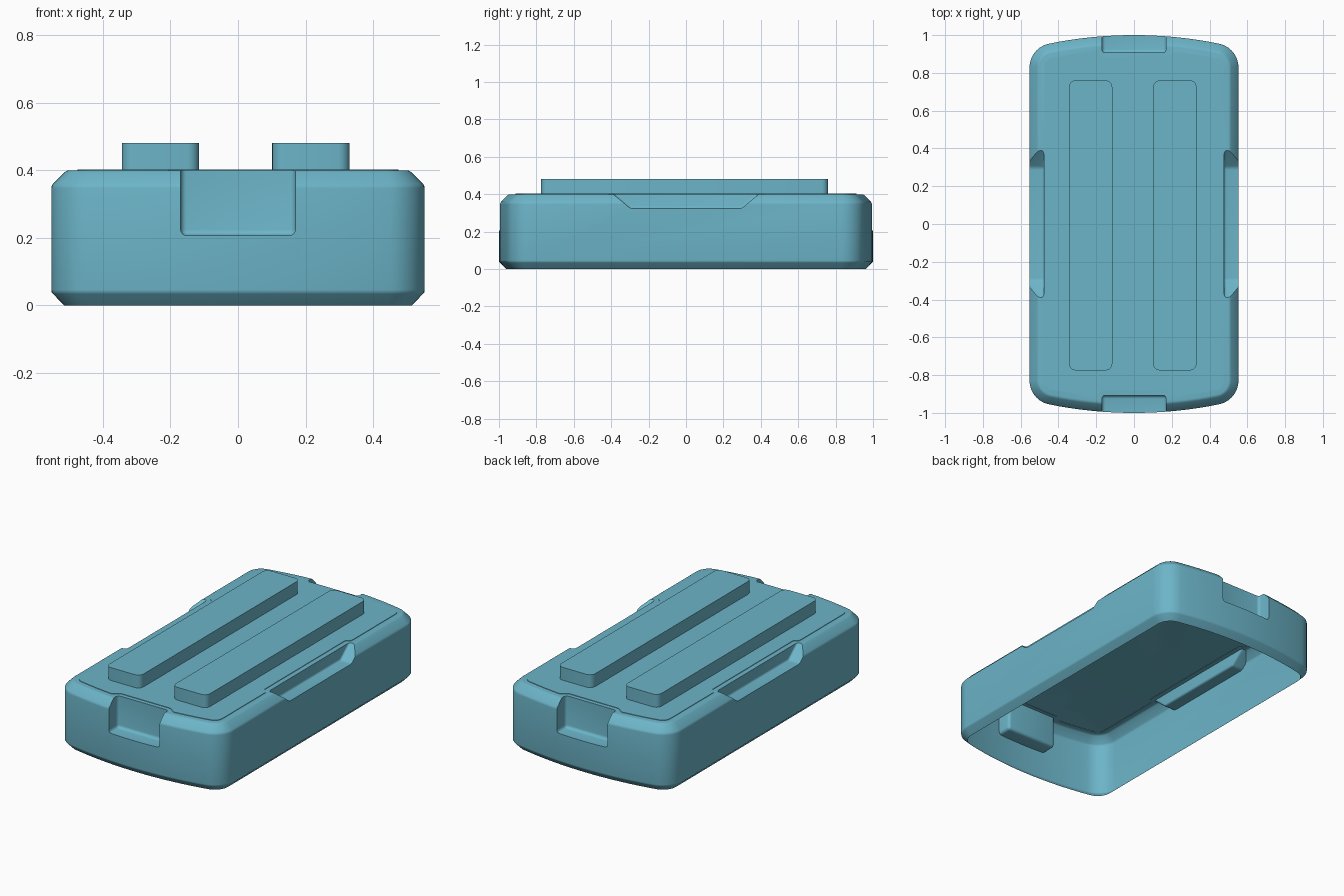
import bpy, bmesh, math
from mathutils import Vector

if "Cube" in bpy.data.objects:
    bpy.data.objects.remove(bpy.data.objects["Cube"])

mat = bpy.data.materials.new("teal")
mat.diffuse_color = (0.15, 0.46, 0.58, 1)
mat.use_nodes = True
mat.node_tree.nodes["Principled BSDF"].inputs["Base Color"].default_value = mat.diffuse_color


def add_object(name, bm):
    bmesh.ops.recalc_face_normals(bm, faces=bm.faces)
    me = bpy.data.meshes.new(name)
    bm.to_mesh(me)
    bm.free()
    ob = bpy.data.objects.new(name, me)
    bpy.context.collection.objects.link(ob)
    return ob


def outline(d):
    """Body plan inset by d: straight sides, bowed ends, round corners."""
    w, r, R = 0.553, 0.128, 2.25
    cx = w - r
    cy = 1 - R + math.sqrt((R - r) ** 2 - cx ** 2)
    a0 = math.atan2(cy - 1 + R, cx)
    q = [(cx + (r - d) * math.cos(a0 * i / 9), cy + (r - d) * math.sin(a0 * i / 9)) for i in range(10)]
    for i in range(1, 9):
        a = a0 + (math.pi / 2 - a0) * i / 8
        q.append(((R - d) * math.cos(a), 1 - R + (R - d) * math.sin(a)))
    half = q + [(-x, y) for x, y in q[-2::-1]]
    return half + [(-x, -y) for x, y in half]


def loft(name, levels):
    """Closed solid through (inset, z) levels of the body plan."""
    bm = bmesh.new()
    rings = [[bm.verts.new((x, y, z)) for x, y in outline(d)] for d, z in levels]
    n = len(rings[0])
    for a, b in zip(rings, rings[1:]):
        for i in range(n):
            bm.faces.new((a[i], a[(i + 1) % n], b[(i + 1) % n], b[i]))
    bm.faces.new(rings[0])
    bm.faces.new(rings[-1])
    return add_object(name, bm)


def prism(name, pts, vec, bevel=0.0, segs=4, vertical_only=False):
    """Extrude a 3D polygon along vec, optionally rounding its edges."""
    bm = bmesh.new()
    f = bm.faces.new([bm.verts.new(p) for p in pts])
    res = bmesh.ops.extrude_face_region(bm, geom=[f], use_keep_orig=True)
    bmesh.ops.translate(bm, vec=vec, verts=[v for v in res["geom"] if isinstance(v, bmesh.types.BMVert)])
    bmesh.ops.recalc_face_normals(bm, faces=bm.faces)
    if bevel:
        edges = [e for e in bm.edges if not vertical_only
                 or abs(e.verts[0].co.z - e.verts[1].co.z) > 0.01]
        bmesh.ops.bevel(bm, geom=edges, offset=bevel, segments=segs, profile=0.5, affect='EDGES')
    return add_object(name, bm)


def end_notch(s):
    """Pocket in the front or back end."""
    y = s * 0.907
    return prism("cutter", [(-0.17, y, 0.207), (0.17, y, 0.207), (0.17, y, 0.7), (-0.17, y, 0.7)],
                 Vector((0, s * 0.4, 0)), 0.018)


def side_notch(s):
    """Finger recess with sloped ends in a long side."""
    x = s * 0.477
    return prism("cutter", [(x, -0.298, 0.325), (x, 0.298, 0.325), (x, 0.598, 0.575), (x, -0.598, 0.575)],
                 Vector((s * 0.4, 0, 0)), 0.012)


def subtract_and_open(ob, cutters, z):
    """Cut the pockets, then remove the bottom face at height z."""
    for c in cutters:
        m = ob.modifiers.new("cut", 'BOOLEAN')
        m.operation, m.solver, m.object = 'DIFFERENCE', 'EXACT', c
    bpy.context.view_layer.update()
    me = bpy.data.meshes.new_from_object(ob.evaluated_get(bpy.context.evaluated_depsgraph_get()))
    ob.modifiers.clear()
    ob.data = me
    for c in cutters:
        bpy.data.objects.remove(c)
    bm = bmesh.new()
    bm.from_mesh(me)
    bottom = [f for f in bm.faces if all(abs(v.co.z - z) < 1e-4 for v in f.verts)]
    bmesh.ops.delete(bm, geom=bottom, context='FACES')
    bm.to_mesh(me)
    bm.free()


def finish(ob):
    ob.data.materials.clear()
    ob.data.materials.append(mat)
    bpy.ops.object.select_all(action='DESELECT')
    ob.select_set(True)
    bpy.context.view_layer.objects.active = ob
    bpy.ops.object.shade_smooth_by_angle(angle=math.radians(28))


# Thin outer shell with softened chamfers, open underneath
shell = loft("case_shell", [(0.038, 0), (0.005, 0.034), (0.0012, 0.039), (0, 0.046),
                            (0, 0.347), (0.0012, 0.354), (0.005, 0.36),
                            (0.039, 0.394), (0.045, 0.3985), (0.053, 0.4)])
subtract_and_open(shell, [f(s) for s in (-1, 1) for f in (end_notch, side_notch)], 0)
finish(shell)

# Slightly raised top panel, stepped in around the pockets
panel = loft("top_panel", [(0.078, 0.398), (0.078, 0.403)])
cuts = []
for s in (-1, 1):
    cuts.append(prism("cutter", [(s * 0.447, -0.385, 0.3), (s * 0.447, 0.385, 0.3),
                                 (s * 0.507, 0.445, 0.3), (s * 0.507, -0.445, 0.3)], Vector((0, 0, 0.3))))
    cuts.append(prism("cutter", [(-0.165, s * 0.882, 0.3), (0.165, s * 0.882, 0.3),
                                 (0.245, s * 0.94, 0.3), (-0.245, s * 0.94, 0.3)], Vector((0, 0, 0.3))))
subtract_and_open(panel, cuts, 0.398)
finish(panel)

# Two long pads on top
for name, x0, x1 in (("left_pad", -0.344, -0.115), ("right_pad", 0.101, 0.331)):
    finish(prism(name, [(x0, -0.775, 0.4), (x1, -0.775, 0.4), (x1, 0.76, 0.4), (x0, 0.76, 0.4)],
                 Vector((0, 0, 0.081)), 0.035, 5, True))
